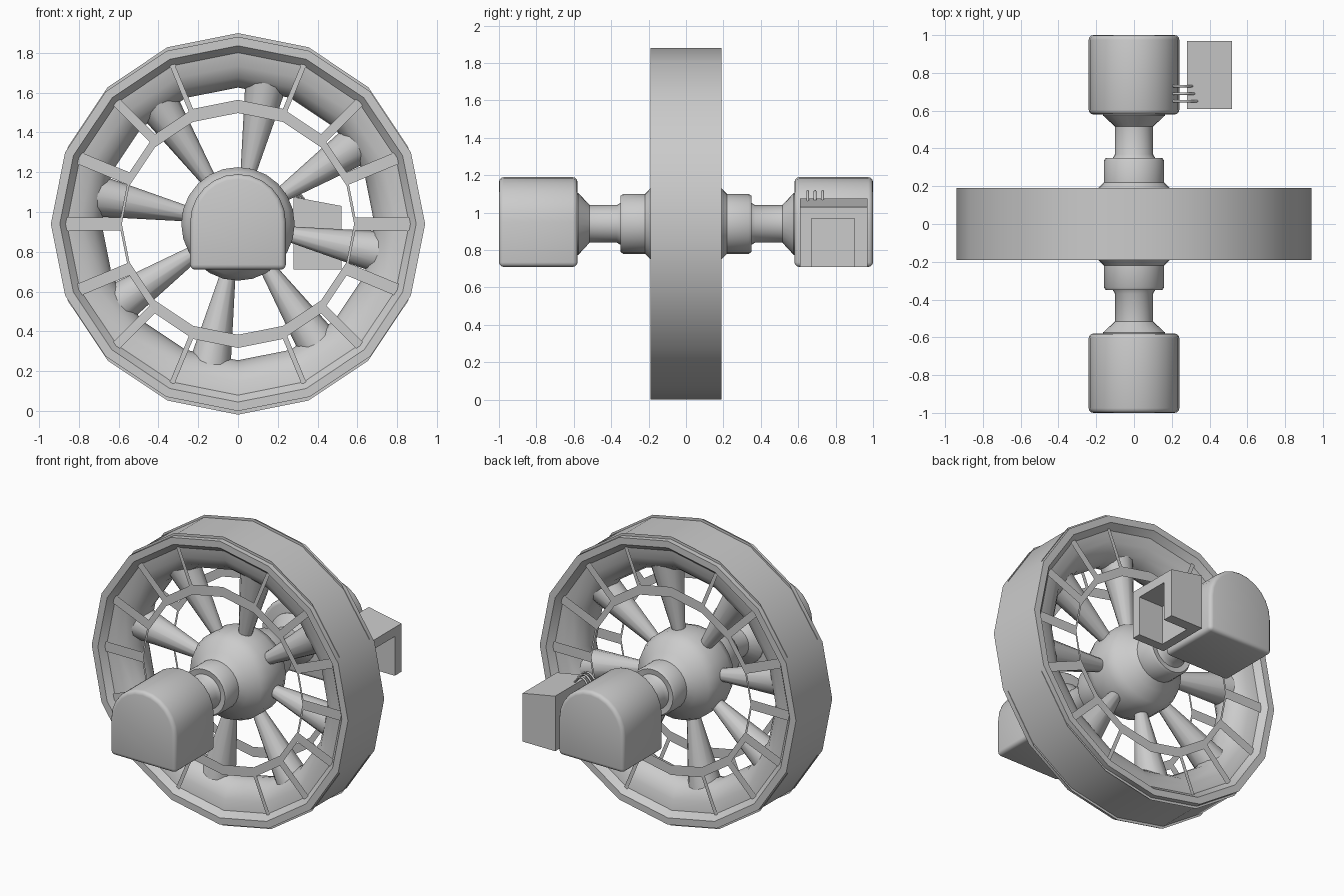
import bpy, bmesh
from math import sin, cos, pi, radians
from mathutils import Vector, Matrix

if "Cube" in bpy.data.objects:
    bpy.data.objects.remove(bpy.data.objects["Cube"])

CZ = 0.94   # axle height
N = 16      # wheel sides


def make(name, bm):
    bmesh.ops.recalc_face_normals(bm, faces=bm.faces)
    me = bpy.data.meshes.new(name)
    bm.to_mesh(me)
    bm.free()
    ob = bpy.data.objects.new(name, me)
    bpy.context.collection.objects.link(ob)
    return ob


def finish(ob, angle=35):
    bpy.ops.object.select_all(action='DESELECT')
    ob.select_set(True)
    bpy.context.view_layer.objects.active = ob
    bpy.ops.object.convert(target='MESH')
    bpy.ops.object.shade_smooth_by_angle(angle=radians(angle))


def bevel(ob, width, segments=2, limit=40):
    m = ob.modifiers.new("bevel", 'BEVEL')
    m.width, m.segments, m.angle_limit = width, segments, radians(limit)


def lathe(name, prof, sides, closed=False):
    """Spin (radius, y) points around the axle."""
    bm = bmesh.new()
    rings = [[bm.verts.new((r * cos(2 * pi * k / sides), y, CZ + r * sin(2 * pi * k / sides)))
              for k in range(sides)] for r, y in prof]
    pairs = list(zip(rings, rings[1:]))
    if closed:
        pairs.append((rings[-1], rings[0]))
    else:
        bm.faces.new(rings[0])
        bm.faces.new(rings[-1])
    for a, b in pairs:
        for k in range(sides):
            j = (k + 1) % sides
            bm.faces.new((a[k], a[j], b[j], b[k]))
    return make(name, bm)


def extrude_y(name, pts, y0, y1):
    """Extrude an (x, z) outline along y."""
    bm = bmesh.new()
    a = [bm.verts.new((x, y0, z)) for x, z in pts]
    b = [bm.verts.new((x, y1, z)) for x, z in pts]
    bm.faces.new(a)
    bm.faces.new(b)
    for k in range(len(pts)):
        j = (k + 1) % len(pts)
        bm.faces.new((a[k], a[j], b[j], b[k]))
    return make(name, bm)


# outer rim: flat tread, inward bulge on the inside
bulge = [(0.86 - 0.175 * sin(pi * t / 8), -0.15 * cos(pi * t / 8)) for t in range(9)]
rim = lathe("outer_rim", [(0.94, 0.19), (0.94, -0.19), (0.895, -0.19)] + bulge + [(0.895, 0.19)], N, True)
finish(rim)

# windowed side frames
for s, side in ((-1, "front"), (1, "back")):
    bm = bmesh.new()
    ring = lambda r: [bm.verts.new((r * cos(2 * pi * k / N), s * 0.157, CZ + r * sin(2 * pi * k / N)))
                      for k in range(N)]
    a, b = ring(0.59), ring(0.925)
    for k in range(N):
        j = (k + 1) % N
        bm.faces.new((a[k], a[j], b[j], b[k]))
    panes = list(bm.faces)
    bmesh.ops.inset_individual(bm, faces=panes, thickness=0.048)
    bmesh.ops.delete(bm, geom=panes, context='FACES')
    frame = make(side + "_window_frame", bm)
    m = frame.modifiers.new("thick", 'SOLIDIFY')
    m.thickness, m.offset = 0.066, 0
    bevel(frame, 0.02, 2)
    finish(frame, 40)

# hub and axle in one turned profile
half = [(0.165, 0.59), (0.165, 0.575), (0.10, 0.515), (0.10, 0.37), (0.115, 0.345), (0.15, 0.35),
        (0.16, 0.335), (0.16, 0.22), (0.20, 0.18), (0.26, 0.13), (0.285, 0.07)]
hub = lathe("hub_and_axle", half + [(r, -y) for r, y in reversed(half)], 24)
finish(hub, 40)

# eight spokes, widening outwards
for i in range(8):
    ang = radians(78.75 + 45 * i)
    d = Vector((cos(ang), 0, sin(ang)))
    bm = bmesh.new()
    bmesh.ops.create_cone(bm, cap_ends=True, segments=12, radius1=0.03, radius2=0.105, depth=0.52)
    rot = Matrix((Vector((-d.z, 0, d.x)), Vector((0, 1, 0)), d)).transposed().to_4x4()
    bm.transform(Matrix.Translation(Vector((0, 0, CZ)) + d * 0.46) @ rot)
    finish(make("spoke_%d" % (i + 1), bm), 40)

# arched bearing housings at both axle ends
arch = [(-0.24, 0.71), (0.24, 0.71)] + [(0.24 * cos(pi * t / 12), 0.95 + 0.24 * sin(pi * t / 12))
                                        for t in range(13)]
for s, side in ((-1, "front"), (1, "back")):
    housing = extrude_y(side + "_housing", arch, s * 0.58, s * 1.0)
    bevel(housing, 0.025, 3)
    finish(housing, 40)

# side box with sloped lid and a doorway recess facing +x
box = extrude_y("side_box", [(0.28, 0.71), (0.52, 0.71), (0.52, 1.03), (0.28, 1.075)], 0.61, 0.97)
cut = extrude_y("doorway_cutter", [(0.34, 0.65), (0.60, 0.65), (0.60, 0.97), (0.34, 0.97)], 0.67, 0.90)
cut.hide_render = True
m = box.modifiers.new("doorway", 'BOOLEAN')
m.operation, m.object, m.solver = 'DIFFERENCE', cut, 'EXACT'
finish(box)
bpy.data.objects.remove(cut)

# three cables joining housing and box
for i, (y, x1) in enumerate(((0.65, 0.335), (0.69, 0.32), (0.73, 0.31))):
    cu = bpy.data.curves.new("cable", 'CURVE')
    cu.dimensions = '3D'
    cu.bevel_depth, cu.bevel_resolution = 0.007, 1
    sp = cu.splines.new('POLY')
    sp.points.add(8)
    for t in range(9):
        u = t / 8
        sp.points[t].co = (0.2 + (x1 - 0.2) * u, y, 1.06 + 0.055 * sin(pi * u), 1)
    cable = bpy.data.objects.new("cable_%d" % (i + 1), cu)
    bpy.context.collection.objects.link(cable)
    finish(cable, 60)
